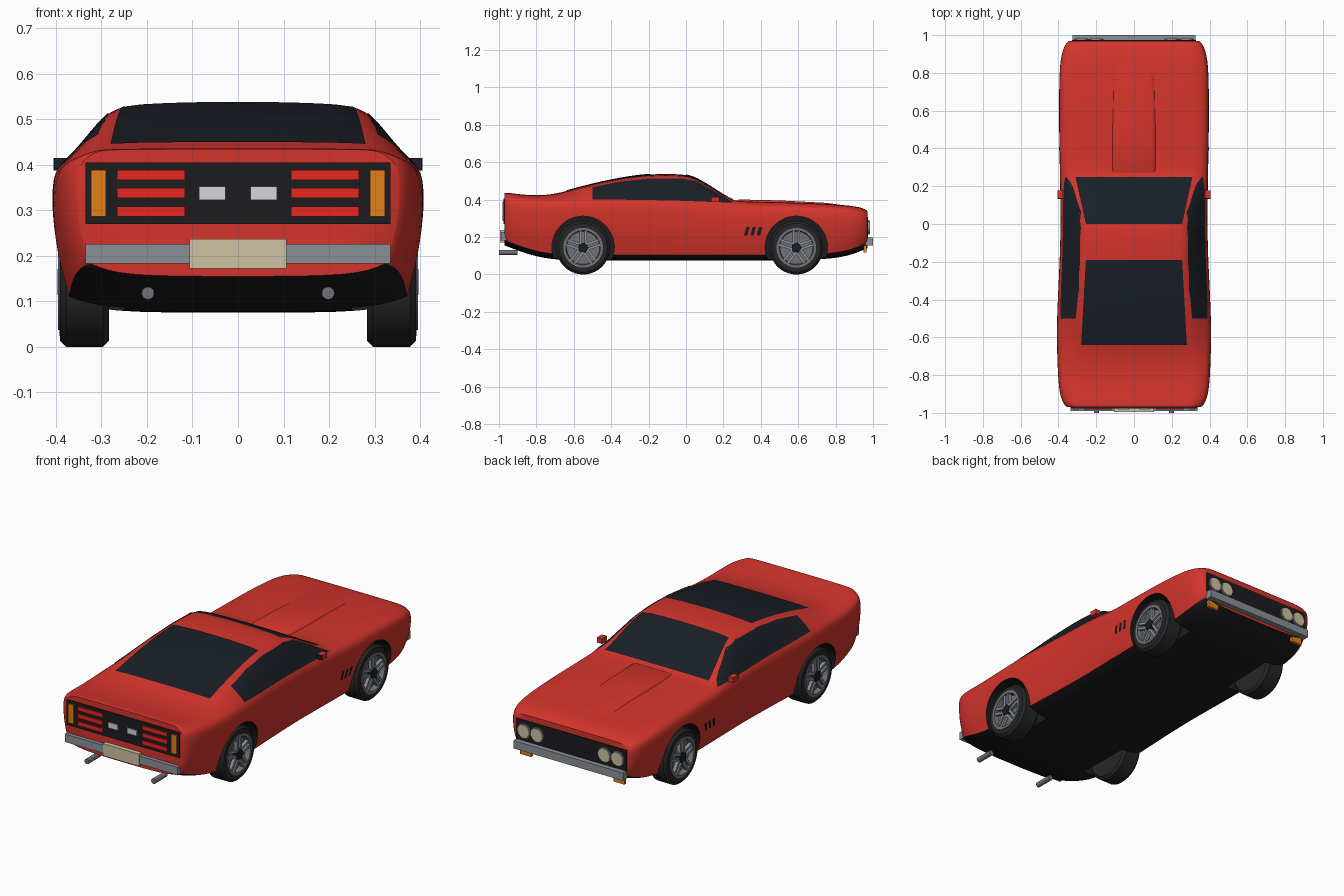
import bpy, math
from mathutils import Vector
from mathutils.bvhtree import BVHTree

if "Cube" in bpy.data.objects:
    bpy.data.objects.remove(bpy.data.objects["Cube"])


def mat(name, r, g, b):
    m = bpy.data.materials.new(name)
    m.diffuse_color = (r, g, b, 1)
    m.use_nodes = True
    m.node_tree.nodes["Principled BSDF"].inputs["Base Color"].default_value = m.diffuse_color
    return m


RED = mat("red paint", 0.66, 0.035, 0.025)
BLACK = mat("black trim", 0.012, 0.012, 0.014)
GLASS = mat("dark glass", 0.01, 0.014, 0.02)
TYRE = mat("rubber", 0.02, 0.02, 0.022)
METAL = mat("metal", 0.25, 0.28, 0.31)
RIM = mat("rim grey", 0.16, 0.17, 0.19)
LAMP_RED = mat("red lens", 0.8, 0.02, 0.015)
AMBER = mat("amber lens", 0.75, 0.22, 0.01)
WHITE = mat("white lens", 0.65, 0.67, 0.72)
CREAM = mat("cream", 0.62, 0.54, 0.36)


def mesh_obj(name, verts, faces, m):
    me = bpy.data.meshes.new(name)
    me.from_pydata(verts, [], faces)
    me.materials.append(m)
    ob = bpy.data.objects.new(name, me)
    bpy.context.collection.objects.link(ob)
    bpy.ops.object.select_all(action='DESELECT')
    ob.select_set(True)
    bpy.context.view_layer.objects.active = ob
    return ob


def smooth(angle=35):
    bpy.ops.object.shade_smooth_by_angle(angle=math.radians(angle))


def box(name, x, y, z, m):
    """Box from (min, max) ranges."""
    v = [(a, b, c) for a in x for b in y for c in z]
    f = [(0, 1, 3, 2), (4, 6, 7, 5), (0, 4, 5, 1), (2, 3, 7, 6), (0, 2, 6, 4), (1, 5, 7, 3)]
    return mesh_obj(name, v, f, m)


def pair(name, x, y, z, m):
    for s, side in ((1, "right"), (-1, "left")):
        box(f"{side}_{name}", sorted((s * x[0], s * x[1])), y, z, m)


def rod(name, loc, r, depth, axis, m, n=32):
    rot = (0, math.pi / 2, 0) if axis == 'x' else (math.pi / 2, 0, 0)
    bpy.ops.mesh.primitive_cylinder_add(vertices=n, radius=r, depth=depth, location=loc, rotation=rot)
    ob = bpy.context.object
    ob.name = name
    ob.data.materials.append(m)
    smooth()
    return ob


def loft(name, rings, m):
    n = len(rings[0])
    faces = [(i * n + j, i * n + (j + 1) % n, (i + 1) * n + (j + 1) % n, (i + 1) * n + j)
             for i in range(len(rings) - 1) for j in range(n)]
    faces += [tuple(range(n))[::-1], tuple(range((len(rings) - 1) * n, len(rings) * n))]
    ob = mesh_obj(name, [p for r in rings for p in r], faces, m)
    bpy.ops.object.mode_set(mode='EDIT')
    bpy.ops.mesh.select_all(action='SELECT')
    bpy.ops.mesh.normals_make_consistent(inside=False)
    bpy.ops.object.mode_set(mode='OBJECT')
    return ob


# Body shell: stations of y, half width, floor, belt line, top, top half width
stations = [
    (-.97, .355, .155, .415, .435, .31), (-.955, .375, .15, .417, .438, .315),
    (-.90, .397, .128, .412, .430, .32), (-.80, .405, .095, .404, .421, .32),
    (-.70, .409, .08, .402, .430, .315), (-.60, .411, .075, .405, .458, .31),
    (-.50, .410, .075, .406, .485, .31), (-.35, .404, .075, .405, .518, .30),
    (-.20, .396, .075, .403, .540, .292), (-.02, .391, .075, .40, .541, .288),
    (.06, .391, .075, .397, .522, .292), (.235, .394, .075, .384, .400, .335),
    (.28, .395, .075, .378, .390, .33), (.60, .40, .075, .372, .386, .33),
    (.80, .398, .085, .362, .375, .33), (.90, .388, .11, .352, .366, .32),
    (.955, .365, .135, .338, .353, .31), (.97, .345, .14, .325, .338, .30)]


def ring(y, w, zb, belt, top, rw):
    h, c = belt - zb, top - belt
    half = [(0, zb), (.74 * w, zb), (.91 * w, zb + .028), (.975 * w, zb + .38 * h), (w, zb + .75 * h),
            (.985 * w, belt - .06 * h), (.935 * w, belt), (rw, belt + .84 * c), (.85 * rw, belt + .95 * c), (0, top)]
    return [(x, y, z) for x, z in half] + [(-x, y, z) for x, z in half[-2:0:-1]]


body = loft("body_shell", [ring(*s) for s in stations], RED)
body.data.materials.append(BLACK)
crease = body.data.attributes.new("crease_edge", 'FLOAT', 'EDGE')
last = len(stations) - 1
for e in body.data.edges:
    (ia, ja), (ib, jb) = (divmod(v, 18) for v in e.vertices)
    if ia == ib and ia in (0, last) or ja == jb and ja in (2, 16):
        crease.data[e.index].value = 1
sub = body.modifiers.new("smooth", 'SUBSURF')
sub.levels = 2
bpy.ops.object.modifier_apply(modifier="smooth")
for p in body.data.polygons:
    if p.normal.z < -.5 and p.center.z < .18:
        p.material_index = 1
surface = BVHTree.FromPolygons([v.co.copy() for v in body.data.vertices],
                               [tuple(p.vertices) for p in body.data.polygons])


def patch(name, low, high, d, m, k=6):
    """Panel between two polylines, projected on the body along d."""
    d = Vector(d)

    def dense(pts):
        pts = [Vector(p) for p in pts]
        return [a.lerp(b, i / k) for a, b in zip(pts, pts[1:]) for i in range(k)] + [pts[-1]]
    verts, lo, hi = [], dense(low), dense(high)
    for a, b in zip(lo, hi):
        for j in range(k + 1):
            p = a.lerp(b, j / k)
            hit = surface.ray_cast(p - d, d)[0] or surface.find_nearest(p)[0]
            verts.append(hit - d * .004)
    n = k + 1
    faces = [(i * n + j, i * n + j + 1, (i + 1) * n + j + 1, (i + 1) * n + j)
             for i in range(len(lo) - 1) for j in range(k)]
    ob = mesh_obj(name, verts, faces, m)
    if sum(p.normal.dot(d) for p in ob.data.polygons) > 0:
        ob.data.flip_normals()
    smooth()


# Glass and side vents
down = (0, 0, -1)
patch("windscreen", [(-.255, 0, 0), (.255, 0, 0)], [(-.31, .25, 0), (.31, .25, 0)], down, GLASS, 12)
patch("rear_window", [(-.28, -.64, 0), (.28, -.64, 0)], [(-.255, -.19, 0), (.255, -.19, 0)], down, GLASS, 12)
for s, side in ((1, "right"), (-1, "left")):
    low = [(0, y, z) for y, z in ((-.5, .402), (-.35, .40), (-.2, .398), (-.02, .394), (.06, .391), (.25, .384))]
    high = [(0, y, z) for y, z in ((-.5, .467), (-.35, .497), (-.2, .513), (-.02, .513), (.06, .497), (.25, .387))]
    patch(f"{side}_side_window", low, high, (-s, 0, 0), GLASS)
    for i in range(3):
        y = .31 + i * .034
        patch(f"{side}_vent_{i}", [(0, y, .208), (0, y + .018, .208)],
              [(0, y + .012, .254), (0, y + .03, .254)], (-s, 0, 0), BLACK, 2)

# Wheel arches cut out of the shell
for s in (1, -1):
    for y in (-.55, .59):
        cut = rod("arch_cutter", (s * .385, y, .145), .167, .27, 'x', BLACK, 48)
        cut.hide_render = True
        cut.hide_set(True)
        b = body.modifiers.new("arch", 'BOOLEAN')
        b.object, b.operation, b.solver, b.material_mode = cut, 'DIFFERENCE', 'EXACT', 'TRANSFER'
        bpy.context.view_layer.objects.active = body
        bpy.ops.object.modifier_apply(modifier="arch")
        bpy.data.objects.remove(cut)
body.select_set(True)
smooth(40)

# Raised hood centre
loft("hood_bulge", [[(-w, y, z - .025), (-w + .015, y, z - .004), (-w + .03, y, z), (w - .03, y, z),
                     (w - .015, y, z - .004), (w, y, z - .025)]
                    for y, w, z in ((.25, .125, .386), (.285, .125, .401), (.5, .125, .396), (.75, .12, .383), (.92, .11, .36))], RED)
smooth(40)


# Wheels
def lathe(name, profile, s, y, m, n=40):
    rings = [[(s * x, y + r * math.cos(t), .143 + r * math.sin(t))
              for t in (2 * math.pi * i / n for i in range(n))] for x, r in profile]
    loft(name, rings, m)
    smooth(30)


for s, side in ((1, "right"), (-1, "left")):
    for y, end in ((-.55, "rear"), (.59, "front")):
        tag = f"{side}_{end}"
        lathe(tag + "_tyre", [(.284, .1), (.284, .13), (.297, .143), (.378, .143), (.391, .13), (.393, .1), (.365, .095)], s, y, TYRE)
        lathe(tag + "_rim", [(.362, .106), (.396, .106), (.396, .092), (.369, .088)], s, y, RIM)
        rod(tag + "_hub", (s * .385, y, .143), .03, .024, 'x', BLACK, 5)
        for i in range(5):
            for off in (-.013, .013):
                sp = box(f"{tag}_spoke_{i}", (-.009, .009), (off - .007, off + .007), (.015, .093), METAL)
                sp.rotation_euler.x = i * 2 * math.pi / 5
                sp.location = (s * .384, y, .143)

# Tail panel, lamps, bumper and plate
box("tail_panel", (-.335, .335), (-.976, -.96), (.27, .405), BLACK)
for i in range(3):
    pair(f"tail_lamp_{i}", (.117, .266), (-.982, -.97), (.287 + i * .04, .309 + i * .04), LAMP_RED)
pair("rear_indicator", (.29, .323), (-.982, -.97), (.287, .389), AMBER)
pair("reversing_lamp", (.027, .086), (-.982, -.97), (.323, .352), WHITE)
box("rear_bumper", (-.335, .335), (-.99, -.955), (.183, .226), METAL)
box("rear_plate", (-.107, .107), (-.994, -.965), (.172, .237), CREAM)
for s, side in ((1, "right"), (-1, "left")):
    rod(side + "_exhaust", (s * .198, -.95, .118), .014, .1, 'y', RIM, 16)

# Nose: grille, headlamps, bumper and indicators
box("grille", (-.328, .328), (.955, .974), (.195, .308), BLACK)
for s, side in ((1, "right"), (-1, "left")):
    for i, x in enumerate((.2, .278)):
        rod(f"{side}_headlamp_bezel_{i}", (s * x, .973, .252), .039, .014, 'y', METAL)
        rod(f"{side}_headlamp_{i}", (s * x, .975, .252), .034, .016, 'y', CREAM)
box("front_bumper", (-.325, .325), (.96, 1.0), (.155, .197), METAL)
pair("front_indicator", (.245, .31), (.95, .966), (.117, .155), AMBER)

# Door mirrors
pair("mirror_housing", (.375, .405), (.137, .178), (.388, .415), RED)
pair("mirror_glass", (.377, .404), (.133, .138), (.389, .414), GLASS)
